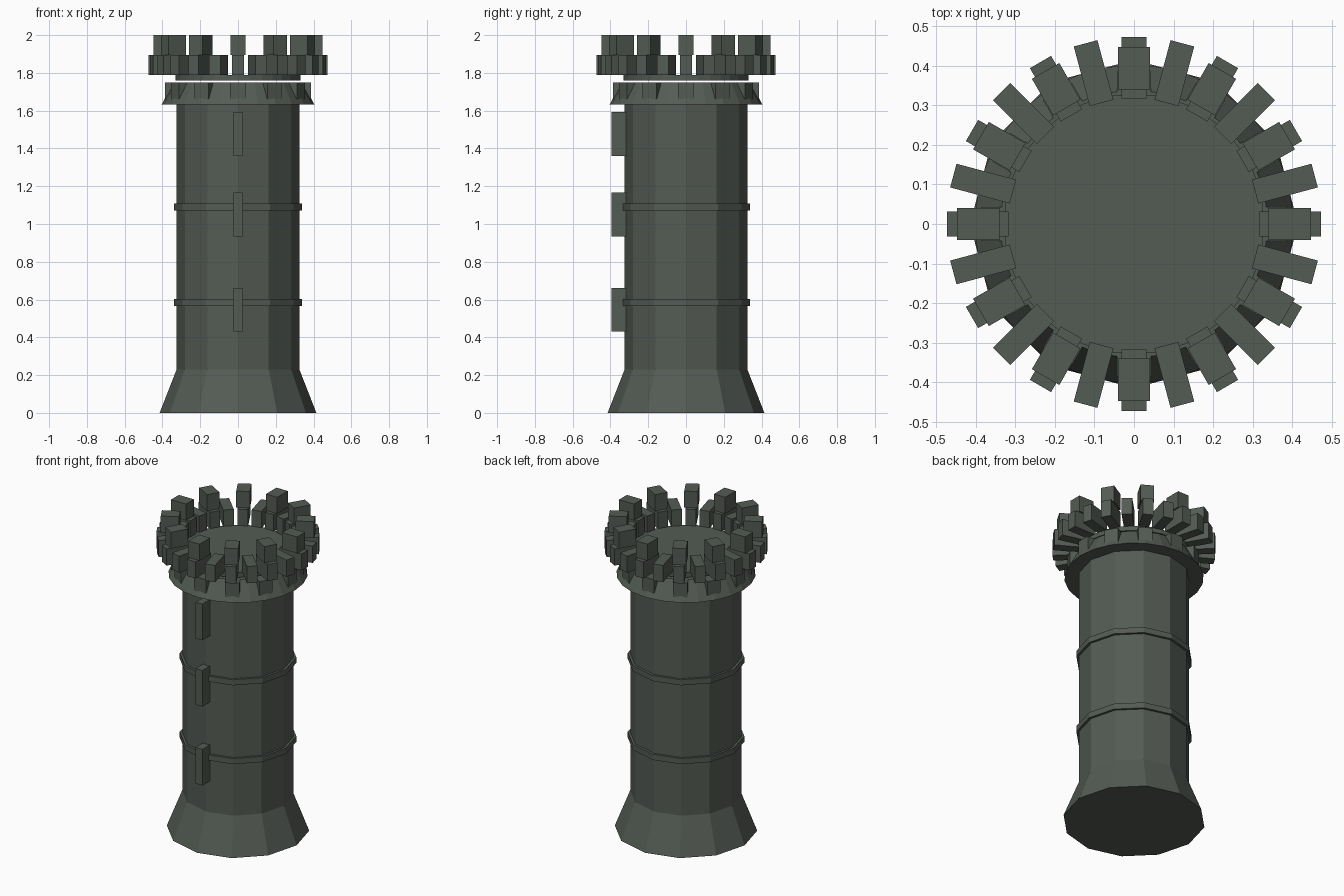
import bpy, bmesh, math
from mathutils import Matrix, Vector

if "Cube" in bpy.data.objects:
    bpy.data.objects.remove(bpy.data.objects["Cube"])

stone = bpy.data.materials.new("dark grey green stone")
stone.diffuse_color = (0.088, 0.104, 0.088, 1)
stone.use_nodes = True
stone.node_tree.nodes["Principled BSDF"].inputs["Base Color"].default_value = stone.diffuse_color


def finish(name, bm):
    bmesh.ops.recalc_face_normals(bm, faces=bm.faces)
    me = bpy.data.meshes.new(name)
    bm.to_mesh(me)
    bm.free()
    me.materials.append(stone)
    ob = bpy.data.objects.new(name, me)
    bpy.context.collection.objects.link(ob)
    return ob


def turned(name, profile, sides):
    """Closed solid of revolution from (radius, z) pairs, vertices on the axes."""
    bm = bmesh.new()
    rings = []
    for r, z in profile:
        rings.append([bm.verts.new((r * math.cos(2 * math.pi * i / sides),
                                    r * math.sin(2 * math.pi * i / sides), z))
                      for i in range(sides)])
    for a, b in zip(rings, rings[1:]):
        for i in range(sides):
            j = (i + 1) % sides
            bm.faces.new((a[i], a[j], b[j], b[i]))
    bm.faces.new(rings[0][::-1])
    bm.faces.new(rings[-1])
    return finish(name, bm)


def blocks(name, angles, r0, r1, width, z0, z1):
    """Radial boxes placed around the tower."""
    bm = bmesh.new()
    for a in angles:
        m = (Matrix.Rotation(math.radians(a), 4, 'Z')
             @ Matrix.Translation(Vector(((r0 + r1) / 2, 0, (z0 + z1) / 2)))
             @ Matrix.Diagonal((r1 - r0, width, z1 - z0, 1)))
        bmesh.ops.create_cube(bm, size=1, matrix=m)
    return finish(name, bm)


# Shaft with flared foot
turned("tower_shaft", [(0.415, 0), (0.325, 0.23), (0.325, 1.70)], 12)

# Thin bands around the shaft
for i, z in enumerate((0.585, 1.09)):
    turned(f"band_{i + 1}", [(0.34, z - 0.018), (0.34, z + 0.018)], 12)

# Collar and floating roof deck
turned("collar", [(0.405, 1.632), (0.34, 1.75)], 24)
turned("roof_deck", [(0.33, 1.76), (0.33, 1.79)], 32)

# Crown: corbels, radial parapet stones, merlons on every second stone
blocks("corbels", range(0, 360, 30), 0.30, 0.386, 0.085, 1.655, 1.75)
blocks("parapet_stones", range(0, 360, 15), 0.317, 0.473, 0.062, 1.788, 1.895)
blocks("merlons", range(0, 360, 30), 0.34, 0.447, 0.08, 1.895, 2.0)

# Window blocks on the front
for i, z in enumerate((0.43, 0.935, 1.36)):
    blocks(f"window_block_{i + 1}", [-90], 0.29, 0.395, 0.048, z, z + 0.232)
